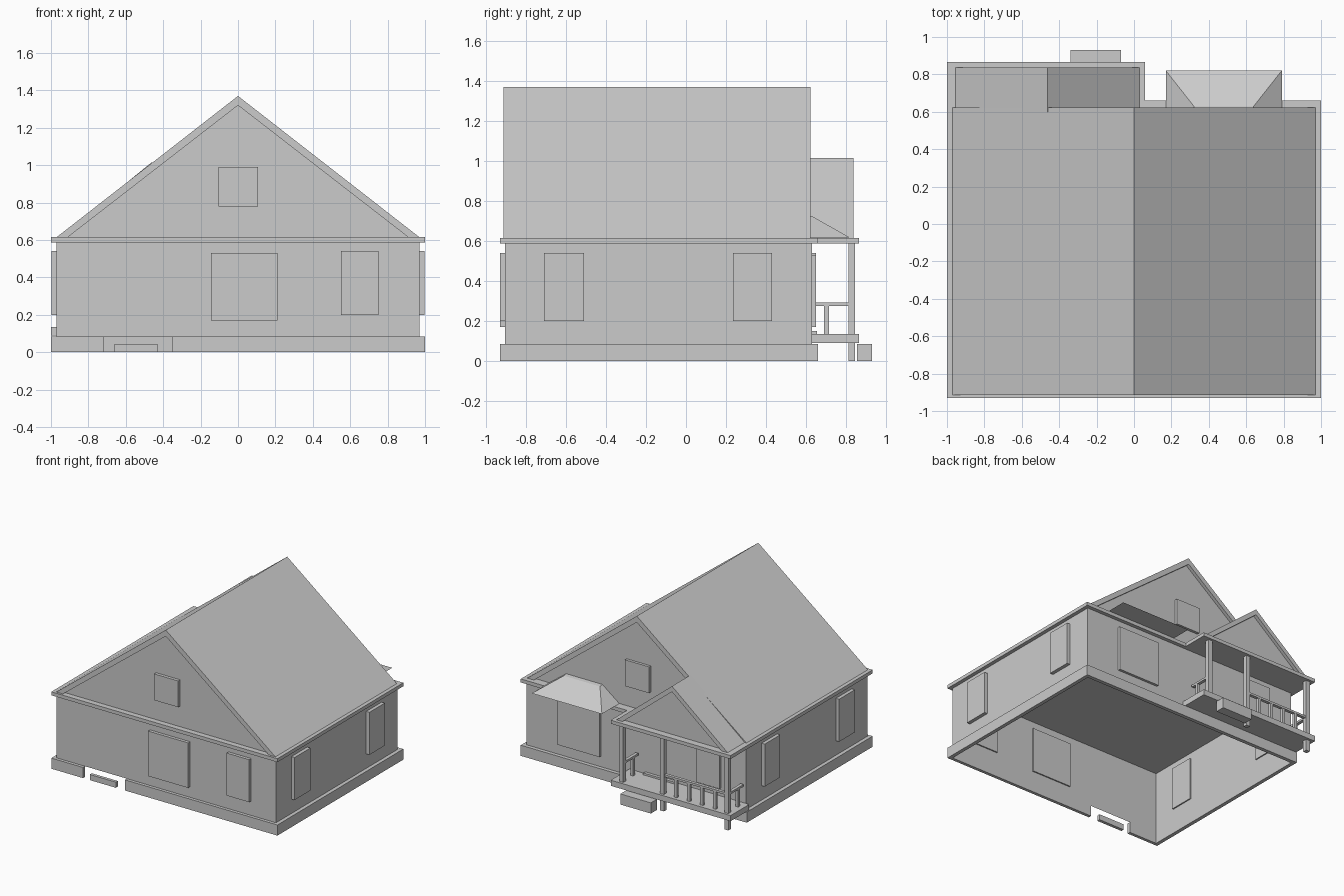
import bpy, bmesh

if "Cube" in bpy.data.objects:
    bpy.data.objects.remove(bpy.data.objects["Cube"])


def make(name, verts, faces):
    me = bpy.data.meshes.new(name)
    me.from_pydata(verts, [], faces)
    bm = bmesh.new()
    bm.from_mesh(me)
    bmesh.ops.recalc_face_normals(bm, faces=bm.faces)
    bm.to_mesh(me)
    bm.free()
    ob = bpy.data.objects.new(name, me)
    bpy.context.collection.objects.link(ob)
    return ob


def extrude(name, pts, axis, a, b, caps=True):
    """Extrude a 2D outline between a and b along y (outline is x,z) or z (outline is x,y)."""
    n = len(pts)
    put = (lambda p, t: (p[0], t, p[1])) if axis == 'y' else (lambda p, t: (p[0], p[1], t))
    verts = [put(p, a) for p in pts] + [put(p, b) for p in pts]
    faces = [(i, (i + 1) % n, n + (i + 1) % n, n + i) for i in range(n)]
    if caps:
        faces += [tuple(range(n)), tuple(range(n, 2 * n))]
    return make(name, verts, faces)


def box(name, x, y, z):
    return extrude(name, [(x[0], y[0]), (x[1], y[0]), (x[1], y[1]), (x[0], y[1])], 'z', *z)


def gable_roof(name, cx, half, base, ridge, trim, drop, y0, y1, gables):
    """Two sloping roof panels with flat gable walls set back inside the trim."""
    hi = half - trim
    extrude(name + "_panels", [(cx - half, base), (cx, ridge), (cx + half, base),
                               (cx + hi, base), (cx, ridge - drop), (cx - hi, base)], 'y', y0, y1)
    for y in gables:
        make(name + "_gable", [(cx - hi, y, base), (cx + hi, y, base), (cx, y, ridge - drop)], [(0, 1, 2)])


# Walls: hollow shell open at the bottom
extrude("walls", [(-.97, -.905), (.97, -.905), (.97, .63), (-.97, .63)], 'z', .085, .59, caps=False)

# Foundation skirt around the walls, with an opening at the front entrance
extrude("foundation", [(-.35, -.93), (1, -.93), (1, .66), (-1, .66), (-1, -.93), (-.72, -.93),
                       (-.72, -.905), (-.97, -.905), (-.97, .63), (.97, .63), (.97, -.905),
                       (-.35, -.905)], 'z', 0, .085)
box("front_step", (-.66, -.43), (-.93, -.905), (0, .045))

# Eave slab covering house and porch
extrude("eave_slab", [(-1, -.93), (1, -.93), (1, .66), (.06, .66), (.06, .865), (-1, .865)], 'z', .587, .615)

# Roofs
gable_roof("main_roof", 0, .97, .615, 1.37, .06, .05, -.913, .622, (-.885, .595))
gable_roof("porch_roof", -.462, .492, .615, 1.015, .055, .045, .60, .837, (.81,))

# Hipped canopy over the back window
make("canopy", [(.17, .60, .617), (.79, .60, .617), (.79, .82, .617), (.17, .82, .617),
                (.32, .60, .73), (.64, .60, .73), (.64, .63, .725), (.32, .63, .725)],
     [(0, 1, 2, 3), (4, 5, 6, 7), (3, 2, 6, 7), (0, 3, 7, 4), (1, 2, 6, 5), (0, 1, 5, 4)])

# Side windows
for s in (-1, 1):
    for y in ((-.71, -.51), (.235, .43)):
        box("side_window", sorted((s * .96, s * .998)), y, (.20, .54))

# Front, back and gable windows
box("front_large_window", (-.145, .21), (-.93, -.895), (.17, .53))
box("front_small_window", (.55, .75), (-.93, -.895), (.20, .54))
box("back_large_window", (.31, .68), (.62, .65), (.17, .53))
box("porch_window", (-.75, -.55), (.62, .65), (.20, .54))
box("front_gable_window", (-.105, .108), (-.91, -.88), (.78, .99))
box("back_gable_window", (-.105, .108), (.59, .617), (.78, .99))

# Porch floor, steps and posts
box("porch_floor", (-1, .06), (.63, .865), (.09, .135))
box("door_sill", (-.36, -.08), (.63, .655), (.135, .15))
box("porch_step", (-.34, -.07), (.855, .93), (0, .085))
for x in (-.95, -.38, -.02):
    box("porch_post", (x - .017, x + .017), (.812, .846), (0 if x < -.1 else .09, .59))

# Porch railings
box("front_rail", (-.95, -.38), (.815, .84), (.275, .292))
for i in range(4):
    x = -.84 + .115 * i
    box("front_baluster", (x - .012, x + .012), (.816, .839), (.135, .275))
for x in (-.95, -.02):
    box("side_rail", (x - .013, x + .013), (.648, .815), (.275, .292))
    box("side_baluster", (x - .012, x + .012), (.69, .714), (.135, .275))
